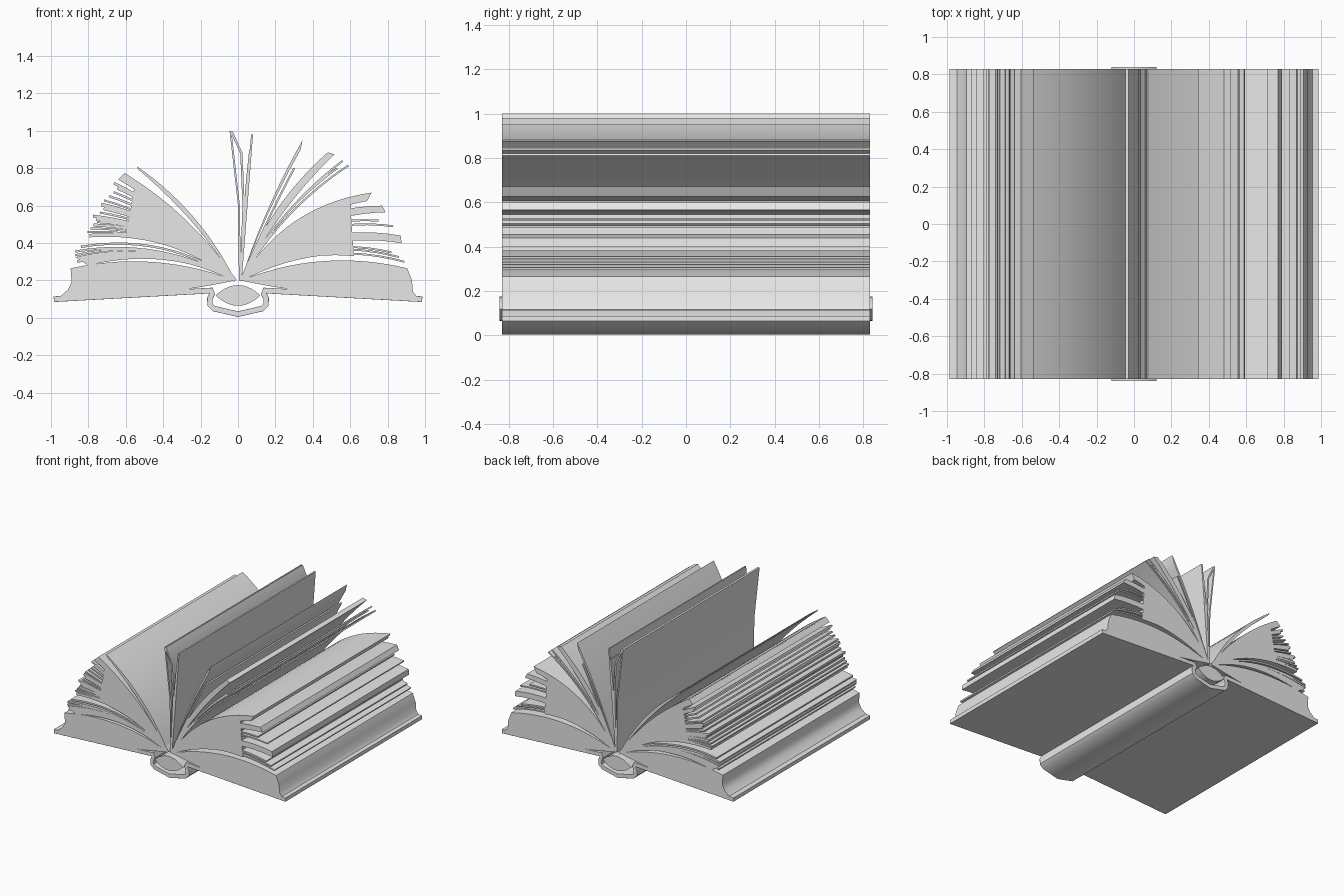
import bpy, bmesh, math, random
from mathutils import Vector

random.seed(4)
HALF_DEPTH = 0.83

if "Cube" in bpy.data.objects:
    bpy.data.objects.remove(bpy.data.objects["Cube"], do_unlink=True)

grey = bpy.data.materials.new("plain_grey")
grey.use_nodes = True
grey.diffuse_color = (0.8, 0.8, 0.8, 1)
grey.node_tree.nodes["Principled BSDF"].inputs["Base Color"].default_value = grey.diffuse_color


def extrude(name, outline, half=HALF_DEPTH):
    """Extrude an x-z outline along y into a solid."""
    bm = bmesh.new()
    face = bm.faces.new([bm.verts.new((p.x, -half, p.y)) for p in outline])
    made = bmesh.ops.extrude_face_region(bm, geom=[face])["geom"]
    moved = [v for v in made if isinstance(v, bmesh.types.BMVert)]
    bmesh.ops.translate(bm, verts=moved, vec=(0, 2 * half, 0))
    bmesh.ops.recalc_face_normals(bm, faces=bm.faces)
    mesh = bpy.data.meshes.new(name)
    bm.to_mesh(mesh)
    bm.free()
    mesh.materials.append(grey)
    obj = bpy.data.objects.new(name, mesh)
    bpy.context.collection.objects.link(obj)
    bpy.ops.object.select_all(action="DESELECT")
    obj.select_set(True)
    bpy.context.view_layer.objects.active = obj
    bpy.ops.object.shade_smooth_by_angle(angle=math.radians(35))
    return obj


def arc(start, tip, bulge, steps=14):
    """Curve from start to tip, bowed upward by a fraction of its length."""
    start, tip = Vector(start), Vector(tip)
    d = tip - start
    side = 1 if tip.x > 0 else -1
    ctrl = (start + tip) / 2 + Vector((-d.y, d.x)) * side * 2 * bulge
    pts = []
    for i in range(steps + 1):
        t = i / steps
        pts.append(start * (1 - t) ** 2 + ctrl * 2 * t * (1 - t) + tip * t * t)
    return pts


def strip(name, path, thick):
    """Thin sheet that follows a path."""
    path = [Vector(p) for p in path]
    left, right = [], []
    for i, p in enumerate(path):
        d = (path[min(i + 1, len(path) - 1)] - path[max(i - 1, 0)]).normalized()
        n = Vector((-d.y, d.x)) * thick / 2
        left.append(p + n)
        right.append(p - n)
    return extrude(name, left + right[::-1])


def root(tip):
    return (math.copysign(0.015, tip[0]), 0.2)


def sheet(name, tip, bulge, thick=0.01):
    return strip(name, arc(root(tip), tip, bulge), thick)


def clump(name, low, low_bulge, high, high_bulge, between=()):
    """Block of pages between a lower and an upper curve."""
    a = arc(root(low), low, low_bulge)
    b = arc(root(high), high, high_bulge)
    return extrude(name, a + [Vector(p) for p in between] + b[:0:-1])


# Cover: two boards, hinges and a shallow pointed spine
half_cover = [(0.985, 0.1), (0.2, 0.143), (0.14, 0.147), (0.137, 0.13), (0.15, 0.105),
              (0.15, 0.07), (0.13, 0.05)]
cover = strip("cover", half_cover + [(0, 0.02)] + [(-x, z) for x, z in half_cover[::-1]], 0.03)
bevel = cover.modifiers.new("rounded_edges", "BEVEL")
bevel.width = 0.008
bevel.segments = 2
bevel.limit_method = "ANGLE"
bevel.angle_limit = math.radians(60)

# Bound back of the pages, a lens that shows at both ends of the spine
lens = arc((-0.12, 0.12), (0.12, 0.12), 0.23, 10)
extrude("page_binding", lens + [Vector((p.x, 0.24 - p.y)) for p in lens[-2:0:-1]], 0.84)

# Thick page blocks
clump("right_bottom_block", (0.955, 0.115), -0.03, (0.905, 0.265), 0.08,
      [(0.935, 0.14), (0.93, 0.2)])
clump("left_bottom_block", (-0.95, 0.115), -0.03, (-0.895, 0.265), 0.075,
      [(-0.91, 0.15), (-0.89, 0.19)])
clump("right_middle_block", (0.62, 0.33), 0.08, (0.6, 0.61), 0.12)
clump("left_middle_block", (-0.6, 0.44), 0.08, (-0.55, 0.72), 0.055)
clump("right_low_clump", (0.875, 0.4), 0.1, (0.87, 0.44), 0.12)
clump("right_high_clump", (0.79, 0.565), 0.11, (0.77, 0.6), 0.13)
clump("right_top_clump", (0.69, 0.625), 0.1, (0.715, 0.67), 0.12)
clump("right_raised_clump", (0.515, 0.875), 0.04, (0.48, 0.885), 0.065)
clump("right_bent_clump", (0.335, 0.9), 0.02, (0.345, 0.95), 0.025)
clump("left_top_clump", (-0.535, 0.795), 0.04, (-0.54, 0.81), 0.065)
clump("left_upper_clump", (-0.64, 0.74), 0.045, (-0.61, 0.77), 0.06)
clump("left_low_clump", (-0.8, 0.28), 0.09, (-0.87, 0.325), 0.1)

# Loose sheets on the right
for tip, bulge in [((0.89, 0.3), 0.1), ((0.82, 0.35), 0.11), ((0.86, 0.325), 0.11),
                   ((0.83, 0.49), 0.13), ((0.75, 0.52), 0.13), ((0.59, 0.815), 0.06),
                   ((0.56, 0.84), 0.055), ((0.53, 0.8), 0.06), ((0.3, 0.8), 0.01),
                   ((0.075, 0.98), 0.0), ((0.065, 0.9), 0.01)]:
    sheet("right_sheet", tip, bulge)

# Folded sheet standing upright in the middle
strip("upright_sheet", [(0.01, 0.2), (0.005, 0.6), (-0.04, 1.0)], 0.01)
strip("upright_folded_sheet", [(0.015, 0.2), (0.03, 0.6), (0.018, 0.88), (-0.035, 0.998)], 0.012)

# Fan of sheets on the left, tips spread along a bowed edge
edge = [Vector(p) for p in [(-0.62, 0.77), (-0.695, 0.69), (-0.73, 0.62),
                            (-0.79, 0.55), (-0.8, 0.5), (-0.84, 0.44)]]
count = 17
for i in range(count):
    t = i / (count - 1) * (len(edge) - 1)
    k = min(int(t), len(edge) - 2)
    tip = edge[k].lerp(edge[k + 1], t - k)
    tip.x += random.uniform(0, 0.05)
    sheet("left_fan_sheet", tip, 0.055 + 0.045 * i / count, random.uniform(0.009, 0.02))

# Low sheets on the left
for tip, bulge in [((-0.87, 0.355), 0.09), ((-0.84, 0.38), 0.1), ((-0.87, 0.335), 0.1),
                   ((-0.86, 0.3), 0.09)]:
    sheet("left_low_sheet", tip, bulge, 0.012)
